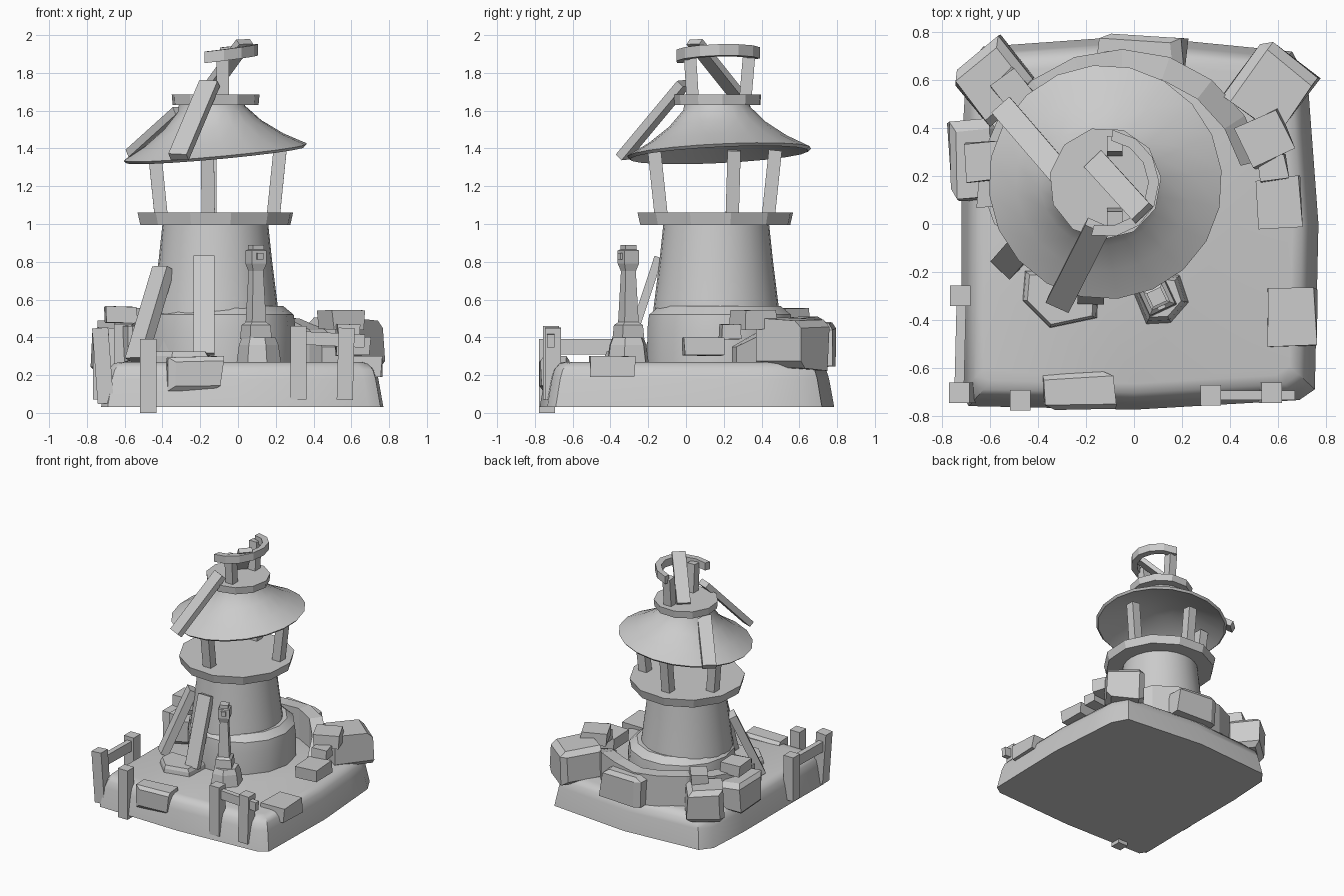
import bpy, bmesh, math, random
from mathutils import Vector, Matrix

if "Cube" in bpy.data.objects:
    bpy.data.objects.remove(bpy.data.objects["Cube"])
random.seed(4)
CX, CY = -0.12, 0.16


def make(name, verts, faces, smooth=None):
    me = bpy.data.meshes.new(name)
    me.from_pydata([tuple(v) for v in verts], [], faces)
    bm = bmesh.new()
    bm.from_mesh(me)
    bmesh.ops.recalc_face_normals(bm, faces=bm.faces[:])
    bm.to_mesh(me)
    bm.free()
    ob = bpy.data.objects.new(name, me)
    bpy.context.collection.objects.link(ob)
    if smooth:
        bpy.ops.object.select_all(action='DESELECT')
        ob.select_set(True)
        bpy.context.view_layer.objects.active = ob
        bpy.ops.object.shade_smooth_by_angle(angle=math.radians(smooth))
    return ob


def loft(name, rings, smooth=None):
    """Skin a stack of equal-length rings and cap both ends."""
    n = len(rings[0])
    verts = [v for r in rings for v in r]
    faces = [(k*n+i, k*n+(i+1) % n, (k+1)*n+(i+1) % n, (k+1)*n+i)
             for k in range(len(rings)-1) for i in range(n)]
    faces += [tuple(range(n)), tuple(range(len(verts)-n, len(verts)))]
    return make(name, verts, faces, smooth)


def turned(name, profile, n, c, smooth=None, phase=0.0):
    rings = [[(c[0]+r*math.cos(phase+2*math.pi*i/n), c[1]+r*math.sin(phase+2*math.pi*i/n), z)
              for i in range(n)] for r, z in profile]
    return loft(name, rings, smooth)


def beam(name, a, b, w, t, side=(1, 0, 0), taper=1.0):
    """Plank or post from a to b; w is measured along side, t across it."""
    a, b = Vector(a), Vector(b)
    d = (b-a).normalized()
    s = Vector(side)
    s = (s-d*s.dot(d)).normalized()
    u = d.cross(s)
    rings = [[p+s*(x*w*k/2)+u*(y*t*k/2) for x, y in ((-1, -1), (1, -1), (1, 1), (-1, 1))]
             for p, k in ((a, 1), (b, taper))]
    return loft(name, rings)


def rock(name, c, size, rot=0, jit=0.1, bev=0.12):
    bm = bmesh.new()
    bmesh.ops.create_cube(bm, size=1)
    for v in bm.verts:
        v.co += Vector([random.uniform(-jit, jit*0.3) * (1 if q > 0 else -1) for q in v.co])
    if bev:
        tops = [e for e in bm.edges if random.random() < 0.6]
        bmesh.ops.bevel(bm, geom=tops, offset=bev, segments=1, affect='EDGES')
    bmesh.ops.transform(bm, verts=bm.verts[:], matrix=Matrix.Translation(c)
                        @ Matrix.Rotation(math.radians(rot), 4, 'Z')
                        @ Matrix.Diagonal((*size, 1)))
    me = bpy.data.meshes.new(name)
    bm.to_mesh(me)
    bm.free()
    ob = bpy.data.objects.new(name, me)
    bpy.context.collection.objects.link(ob)
    return ob


def arc(name, c, r0, r1, z0, tops, a0, a1, slope=(0, 0), thick=None):
    """Curved band from angle a0 to a1 with one top height per section."""
    rings = []
    for i, h in enumerate(tops):
        a = math.radians(a0+(a1-a0)*i/(len(tops)-1))
        ring = []
        for r, top in ((r0, 0), (r1, 0), (r1, 1), (r0, 1)):
            x, y = r*math.cos(a), r*math.sin(a)
            z = h if top else (h-thick if thick else z0)
            ring.append((c[0]+x, c[1]+y, z+slope[0]*x+slope[1]*y))
        rings.append(ring)
    return loft(name, rings)


# ground block with softened upper edge
outline = [(-.69, -.76), (0, -.775), (.69, -.735), (.755, -.69), (.77, 0), (.74, .4), (.725, .6),
           (.66, .72), (0, .785), (-.63, .74), (-.70, .65), (-.72, .3), (-.72, -.3), (-.725, -.70)]
loft("ground_block", [[(x*k, y*k, z) for x, y in outline] for k, z in
     ((1, .04), (.965, .19), (.945, .24), (.91, .27), (.86, .28))], 35)

# tower body and flared foot
turned("tower_foot", [(.395, .27), (.395, .45), (.385, .53), (.33, .575)], 14, (-.09, .18), 30)
turned("tower", [(.36, .27), (.34, .5), (.325, .62), (.30, .82), (.28, 1.01)], 28, (CX, CY), 40)
turned("gallery_deck", [(.405, 1.005), (.42, 1.07)], 12, (CX, CY-.005), None, .2)

# lamp room posts, leaning outward
for i, (x, y) in enumerate([(-.16, -.15), (.205, .25), (-.15, .455), (-.425, .25)]):
    d = (Vector((x-CX, y-CY, 0))).normalized()*.018
    if i == 2:
        d.x = 0
    p = Vector((x, y, 0))
    beam(f"lamp_post_{i}", p-d+Vector((0, 0, 1.06)), p+d+Vector((0, 0, 1.40)), .07, .07)

# tilted roof shell
roof = turned("roof", [(.08, .13), (.28, .08), (.475, -.015), (.49, .0), (.37, .065), (.26, .145),
                       (.18, .23), (.17, .27)], 20, (0, 0), 35, .1)
roof.location = (CX, .175, 1.39)
roof.rotation_euler = (math.radians(2.8), math.radians(-5.2), 0)
turned("roof_cap", [(.23, 1.64), (.235, 1.695)], 11, (CX, .17), None, .1)

# broken crown ring on two posts
for i, y in enumerate((.035, .315)):
    beam(f"crown_post_{i}", (-.08, y, 1.68), (-.08, y+(.02 if i else -.015), 1.915), .065, .065)
arc("crown_ring", (CX, .17), .18, .225, 0, [1.935]*8, -105, 82, (.12, .03), .06)

# loose planks on the roof and crown
beam("crown_plank", (-.165, .265, 1.70), (.035, .045, 1.975), .10, .035, (.7, .7, 0))
beam("roof_plank_front", (-.315, -.335, 1.365), (-.15, -.01, 1.755), .105, .045, (1, -.4, 0))
beam("roof_plank_left", (-.55, .49, 1.385), (-.30, .2, 1.61), .10, .045, (.72, .69, 0))

# planks leaning on the tower
beam("leaning_plank_left", (-.54, -.175, .29), (-.395, -.01, .775), .11, .06, (.7, -.7, 0))
beam("leaning_plank_front", (-.18, -.315, .32), (-.18, -.145, .835), .11, .045)
loft("rubble_slab", [[(-.31+x*k, -.32+y*k, z) for x, y in
     ((-.15, .0), (-.14, .12), (.16, .12), (.15, -.07), (-.04, -.11))]
     for k, z in ((1.04, .27), (1, .31), (.9, .335))])

# ruined wall around the back
arc("ruined_wall", (-.05, .12), .51, .61, .25,
    [.36, .45, .51, .52, .50, .51, .52, .50, .49, .48], 14, 185)

# stone pedestal with slim post
PX, PY = .105, -.305
foot = [(-.105, .03), (-.05, -.105), (.045, -.10), (.115, -.02), (.08, .085), (-.03, .10)]
loft("pedestal_foot", [[(PX+x*k, PY+y*k, z) for x, y in foot]
     for k, z in ((1.08, .27), (.95, .37), (.8, .41))])
tilt = math.radians(25) + math.pi/4
turned("pedestal_column", [(.09, .40), (.082, .475), (.058, .49), (.042, .76), (.06, .80),
                           (.06, .87), (.045, .875), (.045, .90)], 4, (PX-.01, PY), None, tilt)
d = Vector((math.sin(math.radians(25)), -math.cos(math.radians(25)), 0))
p = Vector((PX-.01, PY, .84))
beam("pedestal_pin", p+d*.03, p+d*.055, .035, .035, (0, 0, 1))

# fence posts and rails
for i, (x, y, z0, z1, lean) in enumerate([(-.70, -.705, .06, .46, -.03), (-.475, -.735, .01, .40, 0),
                                         (.32, -.715, .08, .47, 0), (.565, -.705, .08, .46, .01),
                                         (-.725, -.30, .08, .43, 0)]):
    beam(f"fence_post_{i}", (x, y, z0), (x+lean, y, z1), .085, .085)
beam("fence_rail_left", (-.73, -.71, .36), (-.72, -.30, .36), .04, .08)
beam("fence_rail_front", (.28, -.715, .41), (.67, -.715, .39), .04, .07, (0, 1, 0))

# fallen stones: centre, size, turn
stones = [
    ((-.235, -.70, .215), (.31, .16, .19), 3), ((.66, -.39, .255), (.21, .25, .12), 2),
    ((.605, .09, .36), (.19, .21, .10), 3), ((.55, .36, .505), (.20, .20, .11), 25),
    ((.57, .57, .37), (.30, .32, .28), -35), ((.03, .70, .375), (.37, .17, .24), -4),
    ((-.58, .60, .365), (.28, .27, .27), 40), ((-.675, .27, .345), (.20, .35, .24), 2),
    ((-.62, .26, .53), (.17, .17, .09), 5), ((-.50, .55, .525), (.13, .17, .08), 42),
    ((.58, .235, .44), (.12, .11, .08), 8), ((-.53, .08, .38), (.15, .16, .2), 20),
]
for i, (c, s, r) in enumerate(stones):
    rock(f"stone_{i}", c, s, r, .07, .13 if s[2] > .15 else 0)

# bring everything onto z = 0
low = min((o.matrix_basis @ v.co).z for o in bpy.data.objects for v in o.data.vertices)
for o in bpy.data.objects:
    o.location.z -= low
